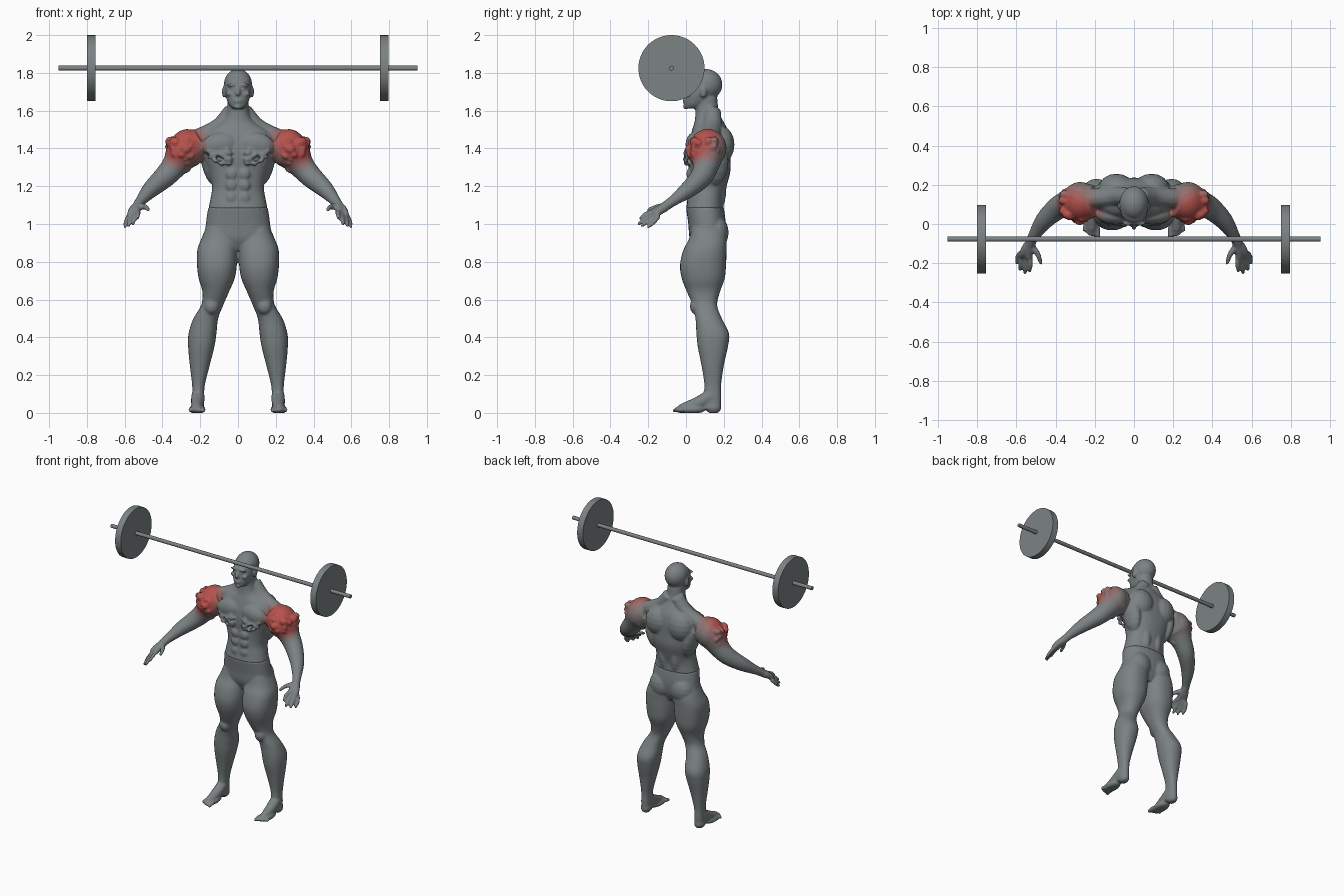
import bpy, bmesh, math, random
from mathutils import Vector, Matrix

if "Cube" in bpy.data.objects:
    bpy.data.objects.remove(bpy.data.objects["Cube"])


def material(name, rgb):
    m = bpy.data.materials.new(name)
    m.use_nodes = True
    m.diffuse_color = (*rgb, 1)
    bsdf = m.node_tree.nodes["Principled BSDF"]
    bsdf.inputs["Base Color"].default_value = (*rgb, 1)
    return m


GREY = material("slate grey", (0.2, 0.225, 0.23))
FADE = [material("muscle red", (0.47, 0.085, 0.075)),
        material("soft red", (0.36, 0.125, 0.115)),
        material("dusty red", (0.28, 0.165, 0.16)),
        material("faint red", (0.23, 0.2, 0.2))]


def spline(rows, steps=4):
    """Smoothly interpolate rows of numbers."""
    rows = [Vector(r) for r in rows]
    out = []
    for i in range(len(rows) - 1):
        a, b = rows[max(i - 1, 0)], rows[i]
        c, d = rows[i + 1], rows[min(i + 2, len(rows) - 1)]
        for k in range(steps):
            t = k / steps
            out.append(b + 0.5 * t * ((c - a) + t * ((2 * a - 5 * b + 4 * c - d)
                                                     + t * (3 * (b - c) + d - a))))
    return out + [rows[-1]]


def skin(bm, rings):
    """Join rings of points into a closed tube."""
    rings = [[bm.verts.new(p) for p in ring] for ring in rings]
    n = len(rings[0])
    for a, b in zip(rings, rings[1:]):
        for i in range(n):
            bm.faces.new((a[i], a[(i + 1) % n], b[(i + 1) % n], b[i]))
    bm.faces.new(rings[0][::-1])
    bm.faces.new(rings[-1])


def loft(bm, rows, s=1, n=28):
    """Rows of height, x range and y range."""
    def bulge(v):
        return math.copysign(abs(v) ** 0.88, v)
    rings = []
    for z, x0, x1, y0, y1 in spline(rows):
        ring = []
        for i in range(n):
            a = math.tau * i / n
            ring.append((s * ((x0 + x1) / 2 + (x1 - x0) / 2 * bulge(math.cos(a))),
                         (y0 + y1) / 2 + (y1 - y0) / 2 * bulge(math.sin(a)), z))
        rings.append(ring)
    skin(bm, rings)


def tube(bm, rows, s=1, n=12):
    """Rows of centre and radius, with a round tip."""
    pts = spline(rows)
    rings = []
    for i, p in enumerate(pts):
        along = (pts[min(i + 1, len(pts) - 1)] - pts[max(i - 1, 0)]).to_3d()
        q = along.to_track_quat('Z', 'Y')
        ring = [p.to_3d() + q @ Vector((math.cos(math.tau * k / n),
                                        math.sin(math.tau * k / n), 0)) * p[3]
                for k in range(n)]
        rings.append([(s * v.x, v.y, v.z) for v in ring])
    skin(bm, rings)
    tip = pts[-1]
    blob(bm, tip[:3], (tip[3],) * 3, s, n=8)


def blob(bm, at, size, s=1, tilt=0, n=16):
    """Ellipsoid, optionally tilted sideways."""
    m = (Matrix.Translation((s * at[0], at[1], at[2]))
         @ Matrix.Rotation(s * tilt, 4, 'Y') @ Matrix.Diagonal((*size, 1)))
    levels = n // 2 + 1
    rings = []
    for j in range(levels):
        lat = math.pi * ((j + 0.3) / (levels - 0.4) - 0.5)
        rings.append([m @ Vector((math.cos(lat) * math.cos(math.tau * k / n),
                                  math.cos(lat) * math.sin(math.tau * k / n),
                                  math.sin(lat))) for k in range(n)])
    skin(bm, rings)


def fuse(bm, name):
    """Fuse overlapping forms into one smooth skin."""
    bmesh.ops.recalc_face_normals(bm, faces=bm.faces)
    mesh = bpy.data.meshes.new(name)
    bm.to_mesh(mesh)
    bm.free()
    ob = bpy.data.objects.new(name, mesh)
    bpy.context.collection.objects.link(ob)
    rm = ob.modifiers.new("fuse", 'REMESH')
    rm.mode = 'VOXEL'
    rm.voxel_size = 0.007
    sm = ob.modifiers.new("soften", 'SMOOTH')
    sm.factor, sm.iterations = 0.5, 3
    done = bpy.data.meshes.new_from_object(
        ob.evaluated_get(bpy.context.evaluated_depsgraph_get()))
    ob.modifiers.clear()
    ob.data = done
    done.materials.clear()
    done.materials.append(GREY)
    for v in done.vertices:
        v.co.z = max(v.co.z, 0)
    for f in done.polygons:
        f.material_index = 0
        f.use_smooth = True
    return ob


# Torso and neck
up = bmesh.new()
loft(up, [(1.08, -.157, .157, 0, .2), (1.14, -.145, .145, .01, .2),
          (1.2, -.138, .138, .015, .215), (1.28, -.16, .16, .015, .235),
          (1.36, -.19, .19, .01, .235), (1.43, -.2, .2, .015, .235),
          (1.49, -.17, .17, .03, .225), (1.54, -.09, .09, .045, .2),
          (1.59, -.06, .06, .05, .175), (1.67, -.055, .055, .05, .165)])

# Head and face
blob(up, (0, .105, 1.738), (.075, .088, .083), n=24)
loft(up, [(1.612, -.03, .03, -.005, .06), (1.635, -.05, .05, -.01, .11),
          (1.68, -.066, .066, -.008, .15), (1.73, -.07, .07, .002, .17),
          (1.77, -.066, .066, .014, .17)])
tube(up, [(0, .004, 1.73, .009), (0, -.018, 1.69, .013)])
blob(up, (0, -.008, 1.655), (.024, .011, .006))
blob(up, (0, -.006, 1.645), (.02, .011, .006))
blob(up, (0, -.002, 1.62), (.022, .014, .014))

for s in (1, -1):
    blob(up, (.03, .003, 1.737), (.032, .012, .009), s, .15)
    blob(up, (.045, .012, 1.69), (.02, .016, .014), s)
    blob(up, (.028, .004, 1.715), (.012, .008, .007), s)
    blob(up, (.075, .092, 1.7), (.01, .018, .032), s)
    # Trunk muscles
    tube(up, [(.03, .14, 1.6, .045), (.1, .14, 1.51, .05), (.22, .13, 1.45, .05)], s)
    blob(up, (.095, .045, 1.42), (.1, .048, .066), s, .15)
    blob(up, (.09, .185, 1.42), (.09, .072, .1), s)
    blob(up, (.145, .15, 1.33), (.05, .075, .13), s, .2)
    blob(up, (.045, .175, 1.2), (.04, .04, .13), s)
    for z in (1.14, 1.205, 1.265):
        blob(up, (.034, .02, z), (.031, .018, .032), s)
    # Arm and hand
    blob(up, (.275, .115, 1.4), (.09, .1, .104), s, -.3, 24)
    tube(up, [(.2, .12, 1.43, .08), (.28, .11, 1.385, .1), (.335, .105, 1.31, .07),
              (.39, .08, 1.248, .059), (.46, .015, 1.185, .046),
              (.513, -.065, 1.125, .029), (.53, -.1, 1.1, .027)], s, 18)
    tube(up, [(.53, -.1, 1.1, .026), (.535, -.14, 1.08, .022), (.535, -.17, 1.065, .018)], s)
    tube(up, [(.54, -.11, 1.09, .026), (.56, -.14, 1.07, .022), (.57, -.16, 1.05, .018)], s)
    for i, (x, y, z) in enumerate([(.532, -.24, 1.03), (.556, -.25, 1.0),
                                   (.58, -.232, .99), (.598, -.2, .985)]):
        k = i / 3
        tube(up, [(.53 + .048 * k, -.165 + .02 * k, 1.068 - .025 * k, .013),
                  (x - .004, y + .03, z + .025, .012), (x, y, z, .009)], s)
    tube(up, [(.525, -.11, 1.095, .018), (.49, -.155, 1.09, .014),
              (.475, -.2, 1.075, .01)], s)
    # Ragged lumps under the chest and around the shoulder
    random.seed(7)
    for _ in range(30):
        r = random.uniform(.008, .014)
        x = random.uniform(.04, .17)
        at = (x, .004 + .1 * (x - .1) + random.uniform(-.008, .006), random.uniform(1.315, 1.395))
        blob(up, at, (r * 1.4, r, r), s, random.uniform(-1, 1), 8)
    for _ in range(40):
        a, h = random.uniform(-2.5, .7), random.uniform(-1, .45)
        w = math.sqrt(1 - h * h)
        r = random.uniform(.01, .024)
        at = (.285 + .085 * w * math.cos(a), .11 + .095 * w * math.sin(a), 1.395 + .105 * h)
        blob(up, at, (r * 1.3, r, r), s, random.uniform(-1, 1), 8)
body = fuse(up, "upper_body")

# Shoulder colour fading outward
for m in FADE:
    body.data.materials.append(m)
core = Vector((.295, .075, 1.42))
for f in body.data.polygons:
    c = f.center
    d = (Vector((abs(c.x), c.y, c.z)) - core).length
    for i, limit in enumerate((.095, .112, .13, .148)):
        if d < limit:
            f.material_index = i + 1
            break

# Hips, legs and feet
low = bmesh.new()
loft(low, [(.86, -.06, .06, .05, .17), (.92, -.17, .17, .02, .2),
           (1.0, -.17, .17, .012, .21), (1.088, -.158, .158, 0, .2)])
for s in (1, -1):
    blob(low, (.083, .16, .955), (.083, .066, .09), s)
    loft(low, [(.98, .02, .17, .03, .2), (.92, .008, .195, .015, .215),
               (.86, .004, .216, -.015, .215), (.78, .006, .217, -.032, .212),
               (.71, .018, .208, -.022, .205), (.64, .048, .188, .005, .18),
               (.57, .078, .195, .035, .165), (.5, .105, .236, .05, .19),
               (.42, .114, .262, .055, .228), (.35, .125, .264, .062, .222),
               (.25, .15, .255, .082, .2), (.15, .175, .243, .097, .186),
               (.08, .18, .243, .09, .186), (.02, .18, .244, .08, .184)], s)
    blob(low, (.14, .055, .565), (.04, .035, .045), s)
    tube(low, [(.212, .13, .09, .036), (.214, .06, .05, .035), (.217, -.02, .024, .026)], s)
    blob(low, (.216, .02, .018), (.045, .085, .024), s)
    blob(low, (.212, .145, .03), (.035, .043, .036), s)
    for i in range(5):
        x = .183 + .0175 * i
        tip = -.072 + .007 * i
        tube(low, [(x, -.02, .02, .012), (x, tip + .01, .012, .011 - .0007 * i)], s)
fuse(low, "hips_and_legs")


# Barbell
def rod(name, x, radius, length, sides):
    turn = Matrix.Translation((x, -.077, 1.825)) @ Matrix.Rotation(math.pi / 2, 4, 'Y')
    bm = bmesh.new()
    bmesh.ops.create_cone(bm, cap_ends=True, segments=sides, radius1=radius,
                          radius2=radius, depth=length, matrix=turn)
    for f in bm.faces:
        f.smooth = len(f.verts) == 4
    for e in bm.edges:
        e.smooth = all(f.smooth for f in e.link_faces)
    mesh = bpy.data.meshes.new(name)
    bm.to_mesh(mesh)
    bm.free()
    mesh.materials.append(GREY)
    bpy.context.collection.objects.link(bpy.data.objects.new(name, mesh))


rod("barbell_bar", 0, .013, 1.9, 20)
rod("left_plate", .773, .175, .045, 64)
rod("right_plate", -.777, .175, .045, 64)
